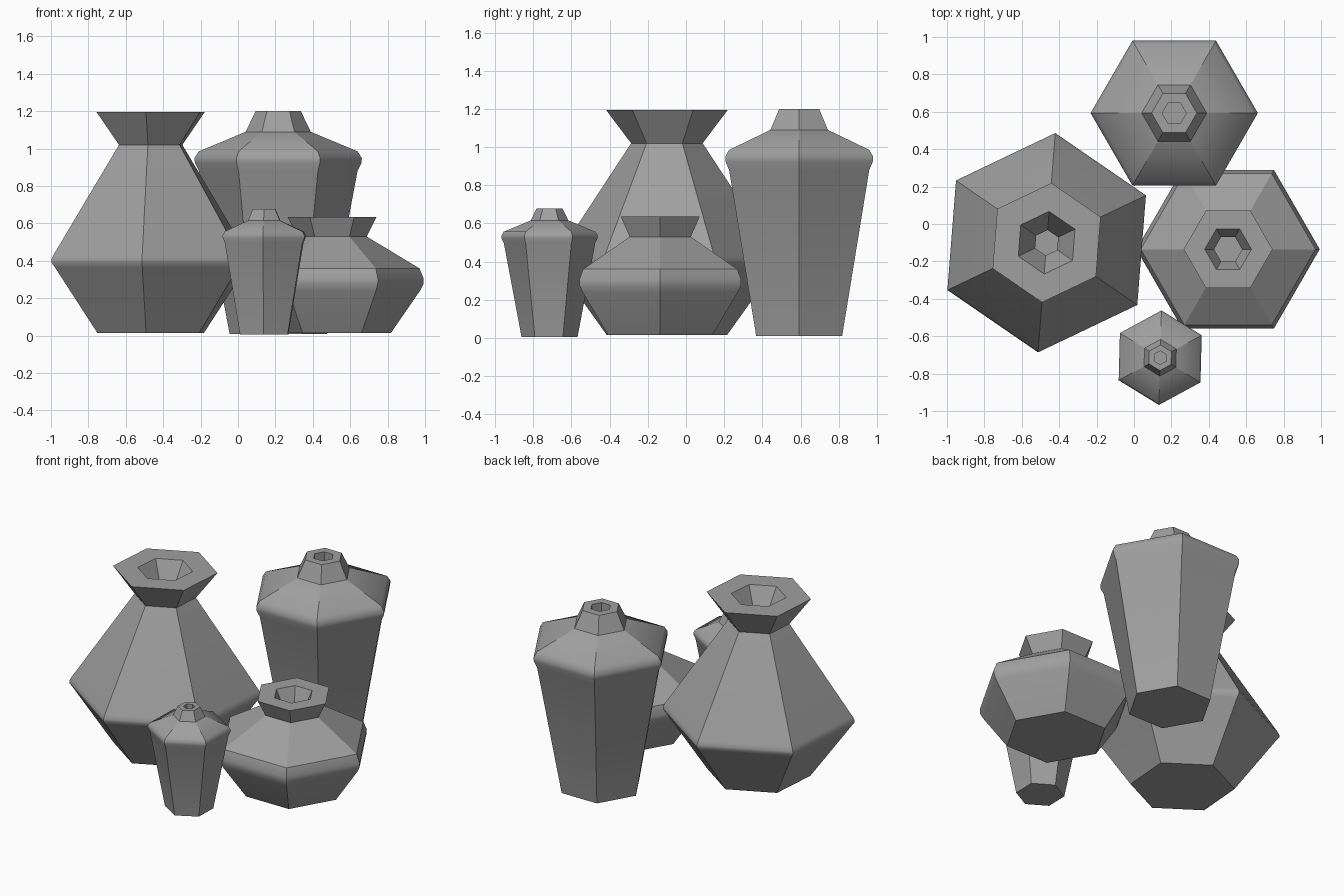
import bpy, bmesh
from math import cos, sin, radians, tau

cube = bpy.data.objects.get("Cube")
if cube:
    bpy.data.objects.remove(cube, do_unlink=True)

clay = bpy.data.materials.new("grey_clay")
clay.use_nodes = True
grey = (0.35, 0.35, 0.35, 1)
clay.diffuse_color = grey
clay.node_tree.nodes["Principled BSDF"].inputs["Base Color"].default_value = grey

SIDES = 6


def vase(name, profile, soft, centre, turn, scale=1.0):
    """Lathe a (radius, height) profile into a hexagonal vessel; rings in soft shade smoothly."""
    bm = bmesh.new()
    rings = []
    for r, z in profile:
        angles = [radians(turn) + tau * i / SIDES for i in range(SIDES)]
        rings.append([bm.verts.new((r * scale * cos(a), r * scale * sin(a), z * scale)) for a in angles])
    for low, high in zip(rings, rings[1:]):
        for i in range(SIDES):
            j = (i + 1) % SIDES
            bm.faces.new((low[i], low[j], high[j], high[i]))
    bm.faces.new(rings[0][::-1])   # underside
    bm.faces.new(rings[-1])        # inner floor
    # Only the rounded belly rings stay soft
    for face in bm.faces:
        face.smooth = True
    for edge in bm.edges:
        edge.smooth = any(all(v in rings[k] for v in edge.verts) for k in soft)
    mesh = bpy.data.meshes.new(name)
    bm.to_mesh(mesh)
    bm.free()
    mesh.materials.append(clay)
    obj = bpy.data.objects.new(name, mesh)
    obj.location = (*centre, 0)
    bpy.context.collection.objects.link(obj)


# Outside from base to rim, then inside from rim to floor
flared = [(.316, .015), (.567, .365), (.588, .392), (.588, .408), (.575, .432),
          (.188, 1.02), (.32, 1.195), (.168, 1.195), (.068, 1.02), (.45, .4), (.22, .12)]
squat = [(.315, .015), (.47, .24), (.488, .275), (.49, .305), (.467, .36),
         (.185, .53), (.238, .635), (.125, .635), (.075, .53), (.38, .3), (.22, .1)]
tall = [(.26, .01), (.424, .88), (.446, .925), (.447, .95), (.425, .985),
        (.174, 1.09), (.121, 1.2), (.064, 1.2), (.064, 1.06), (.35, .92), (.18, .1)]

belly = range(1, 5)
vase("large_flared_vase", flared, belly, (-.467, -.1), 25.5)
vase("squat_vase", squat, range(1, 4), (.503, -.135), 0)
vase("tall_jar", tall, belly, (.215, .593), 0)
vase("small_jar", tall, belly, (.14, -.715), 28.5, .565)
